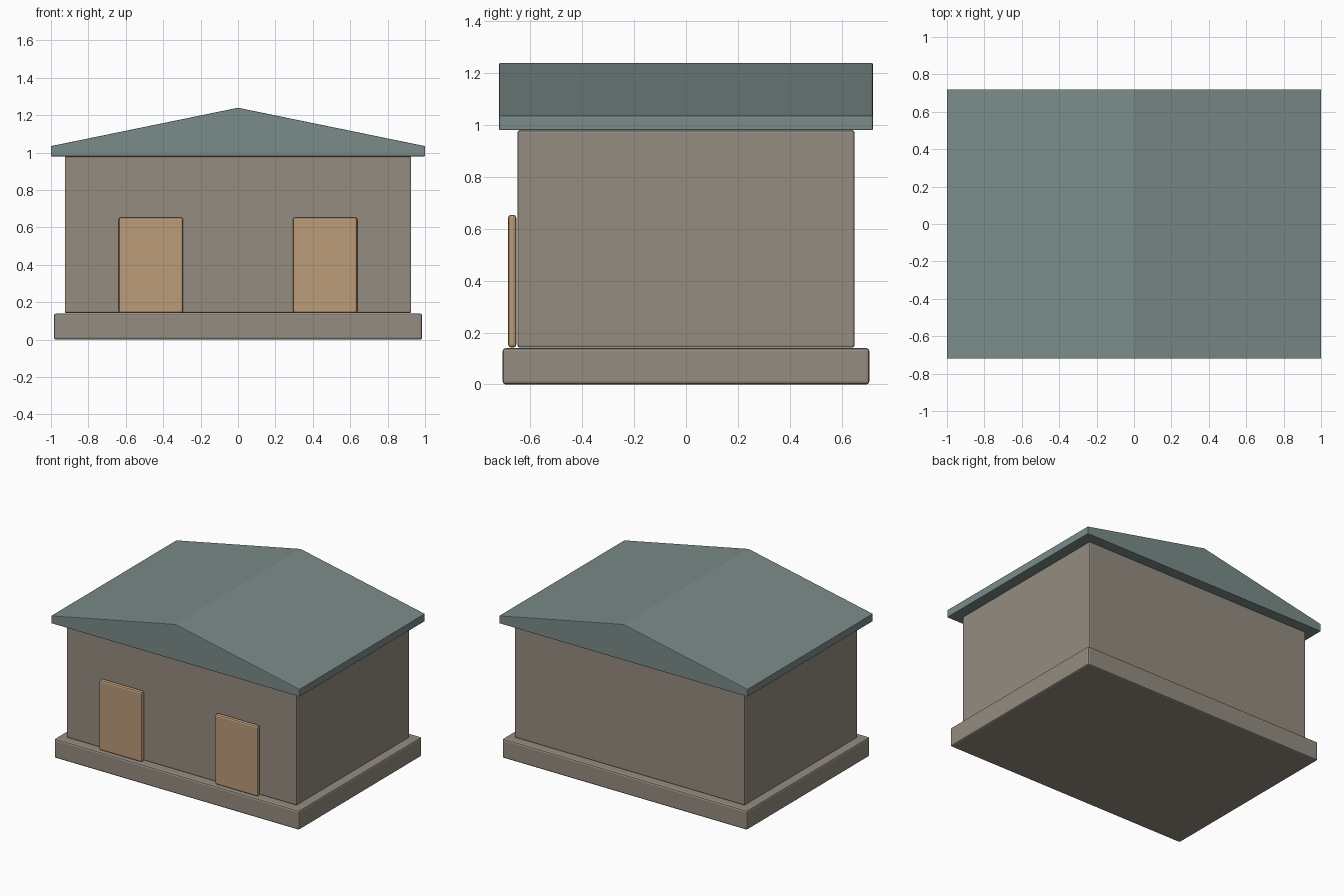
import bpy
import bmesh

if "Cube" in bpy.data.objects:
    bpy.data.objects.remove(bpy.data.objects["Cube"])


def material(name, rgb):
    m = bpy.data.materials.new(name)
    m.diffuse_color = (*rgb, 1.0)
    m.use_nodes = True
    m.node_tree.nodes["Principled BSDF"].inputs["Base Color"].default_value = m.diffuse_color
    return m


STONE = material("warm grey stone", (0.30, 0.265, 0.215))
SLATE = material("blue grey slate", (0.195, 0.258, 0.248))
WOOD = material("tan wood", (0.50, 0.335, 0.190))


def finish(name, bm, mat, bevel):
    """Turn a bmesh into an object with softened edges."""
    bmesh.ops.recalc_face_normals(bm, faces=bm.faces)
    mesh = bpy.data.meshes.new(name)
    bm.to_mesh(mesh)
    bm.free()
    mesh.materials.append(mat)
    ob = bpy.data.objects.new(name, mesh)
    bpy.context.collection.objects.link(ob)
    mod = ob.modifiers.new("soft edges", 'BEVEL')
    mod.width = bevel
    mod.segments = 2
    mod.limit_method = 'ANGLE'
    mod.angle_limit = 0.6
    return ob


def prism(name, profile, y0, y1, mat, bevel):
    """Extrude an (x, z) profile from y0 to y1."""
    bm = bmesh.new()
    face = bm.faces.new([bm.verts.new((x, y0, z)) for x, z in profile])
    ext = bmesh.ops.extrude_face_region(bm, geom=[face])
    moved = [v for v in ext["geom"] if isinstance(v, bmesh.types.BMVert)]
    bmesh.ops.translate(bm, verts=moved, vec=(0, y1 - y0, 0))
    return finish(name, bm, mat, bevel)


def box(name, x0, x1, y0, y1, z0, z1, mat, bevel):
    return prism(name, [(x0, z0), (x1, z0), (x1, z1), (x0, z1)],
                 y0, y1, mat, bevel)


# Foundation slab and walls
box("foundation", -0.985, 0.985, -0.707, 0.707, 0.0, 0.14, STONE, 0.012)
box("walls", -0.926, 0.926, -0.649, 0.649, 0.142, 0.98, STONE, 0.008)

# Gabled roof, ridge running front to back
prism("roof", [(-1, 0.98), (1, 0.98), (1, 1.035), (0, 1.24), (-1, 1.035)],
      -0.72, 0.72, SLATE, 0.004)

# Pair of doors standing just off the front wall
for side, cx in (("left", -0.466), ("right", 0.466)):
    box(side + "_door", cx - 0.172, cx + 0.172, -0.686, -0.654,
        0.142, 0.654, WOOD, 0.012)
